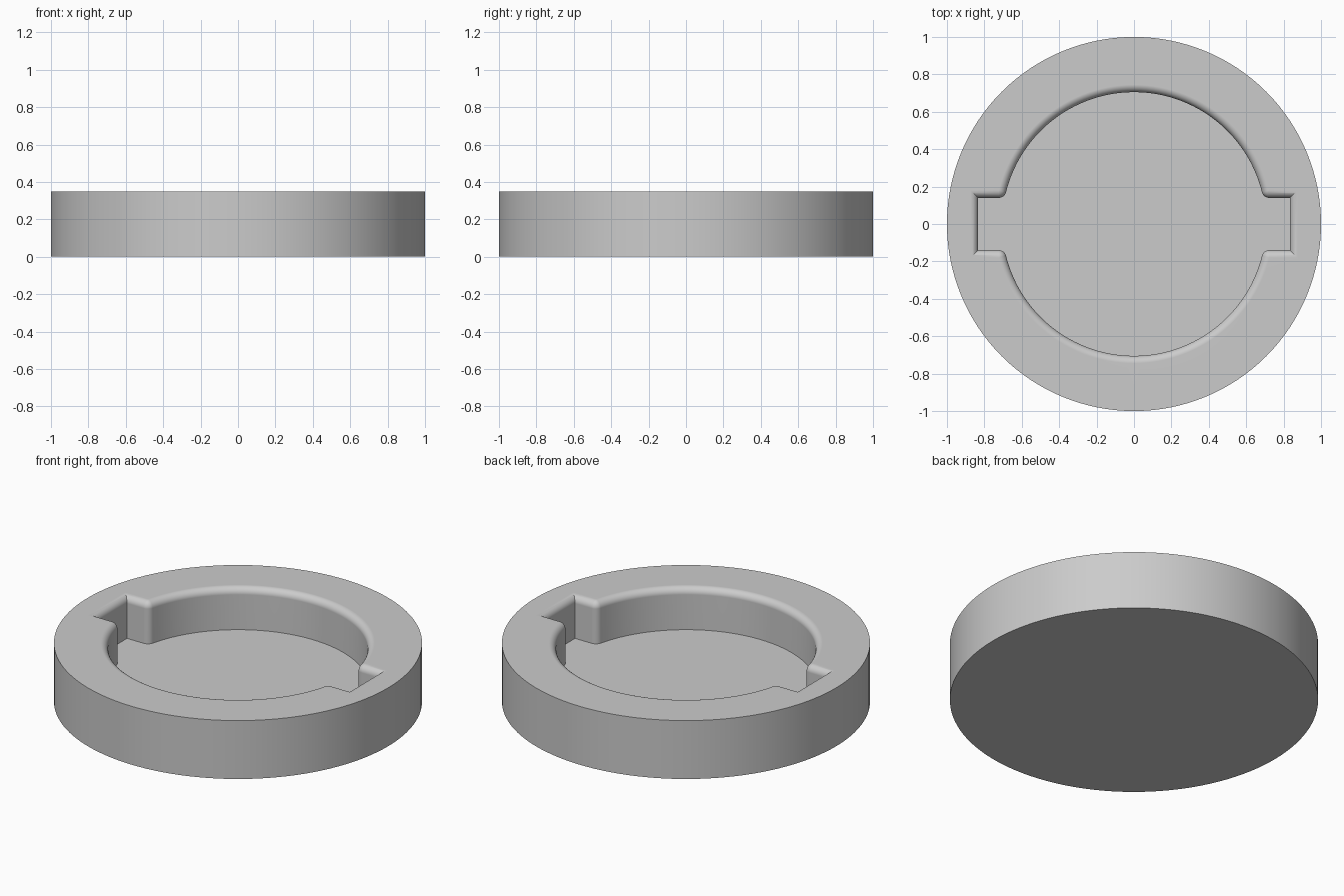
import bpy, bmesh
from math import sin, cos, pi, atan2, sqrt

cube = bpy.data.objects.get("Cube")
if cube:
    bpy.data.objects.remove(cube)

HEIGHT, FLOOR = 0.35, 0.10
POCKET, SLOT_END, SLOT_HALF = 0.705, 0.834, 0.14   # pocket radius and slot size
ROUND = 0.04                                       # rounding of rim and corners
STEPS, ARC, SIDES = 10, 28, 128


def pocket_outline(grow):
    """Round pocket with a slot on each side, grown outward by an offset."""
    cy = SLOT_HALF + ROUND
    cx = sqrt((POCKET + ROUND) ** 2 - cy ** 2)
    meet = atan2(cy, cx)
    small = ROUND - grow
    quarter = [(SLOT_END + grow, SLOT_HALF + grow)]
    for i in range(STEPS + 1):
        a = -pi / 2 + (meet - pi / 2) * i / STEPS
        quarter.append((cx + small * cos(a), cy + small * sin(a)))
    for i in range(1, ARC + 1):
        a = meet + (pi / 2 - meet) * i / ARC
        quarter.append(((POCKET + grow) * cos(a), (POCKET + grow) * sin(a)))
    half = quarter + [(-x, y) for x, y in reversed(quarter[:-1])]
    return half + [(-x, -y) for x, y in half]


def add_loop(bm, points, z):
    return [bm.verts.new((x, y, z)) for x, y in points]


def join_loops(bm, low, high):
    n = len(low)
    for i in range(n):
        j = (i + 1) % n
        bm.faces.new((low[i], low[j], high[j], high[i]))


bm = bmesh.new()

# Outer wall and underside
circle = [(cos(2 * pi * i / SIDES), sin(2 * pi * i / SIDES)) for i in range(SIDES)]
base, rim = add_loop(bm, circle, 0), add_loop(bm, circle, HEIGHT)
join_loops(bm, base, rim)
bm.faces.new(base)

# Pocket floor, walls and rounded lip
loops = [add_loop(bm, pocket_outline(0), FLOOR)]
bm.faces.new(loops[0])
for i in range(STEPS + 1):
    a = pi / 2 * i / STEPS
    z = HEIGHT - ROUND * (1 - sin(a))
    loops.append(add_loop(bm, pocket_outline(ROUND * (1 - cos(a))), z))
for low, high in zip(loops, loops[1:]):
    join_loops(bm, low, high)
bmesh.ops.remove_doubles(bm, verts=bm.verts, dist=0.0001)

# Flat top between the lip and the outer wall
top_edges = [e for e in bm.edges if e.is_boundary]
bmesh.ops.triangle_fill(bm, edges=top_edges, use_beauty=True, normal=(0, 0, 1))
bmesh.ops.recalc_face_normals(bm, faces=bm.faces)

mesh = bpy.data.meshes.new("round_base")
bm.to_mesh(mesh)
bm.free()
body = bpy.data.objects.new("round_base", mesh)
bpy.context.collection.objects.link(body)

grey = bpy.data.materials.new("plain_grey")
grey.use_nodes = True
colour = (0.6, 0.6, 0.6, 1)
grey.diffuse_color = colour
grey.node_tree.nodes["Principled BSDF"].inputs["Base Color"].default_value = colour
mesh.materials.append(grey)

# Smooth curves, crisp edges, flat top
bpy.ops.object.select_all(action="DESELECT")
body.select_set(True)
bpy.context.view_layer.objects.active = body
bpy.ops.object.shade_smooth_by_angle(angle=pi / 6)
weighted = body.modifiers.new("flat_faces", "WEIGHTED_NORMAL")
weighted.keep_sharp = True
